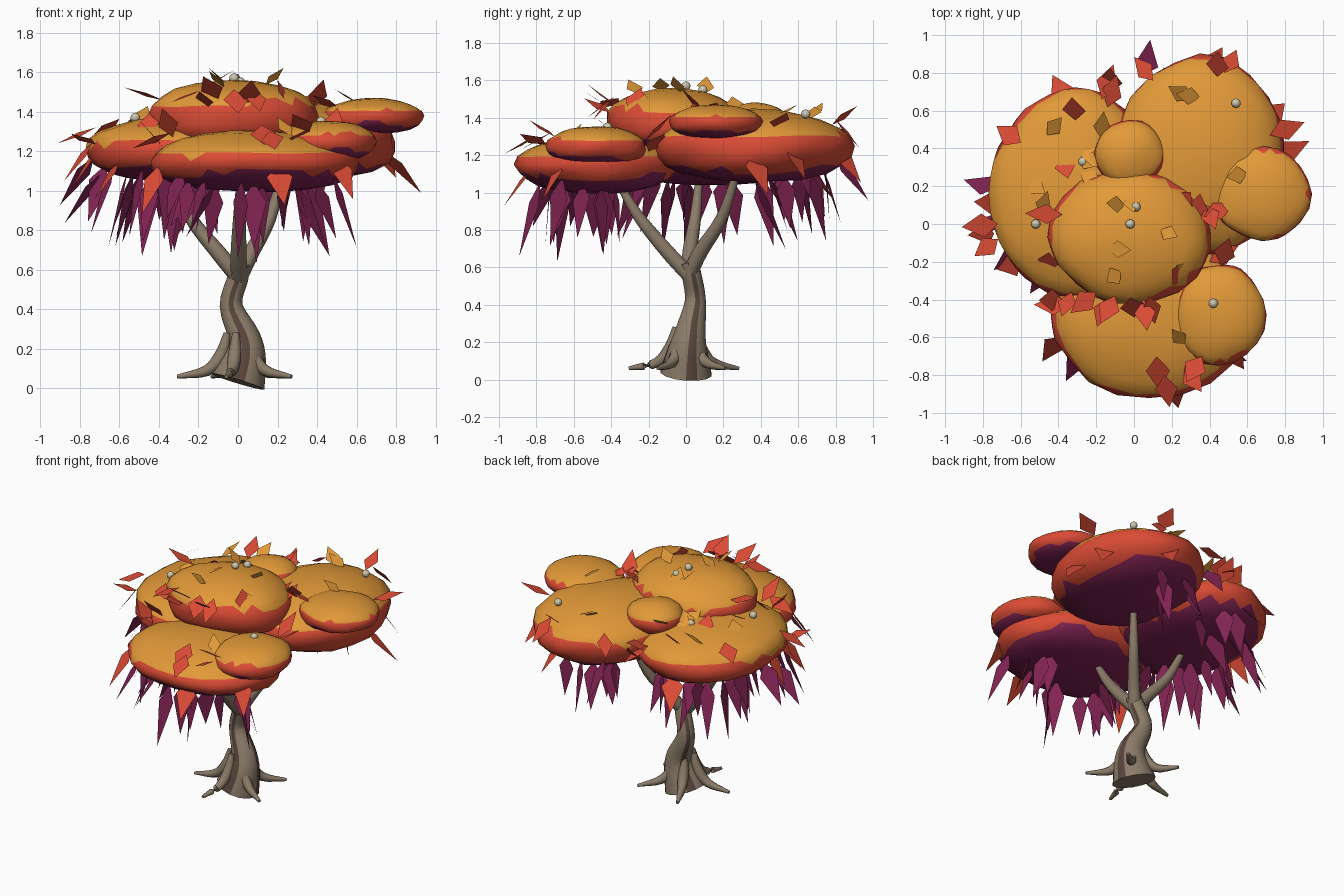
import bpy, bmesh, math, random
from mathutils import Vector, noise

random.seed(5)
if "Cube" in bpy.data.objects:
    bpy.data.objects.remove(bpy.data.objects["Cube"])


def material(name, rgb):
    m = bpy.data.materials.new(name)
    m.use_nodes = True
    m.diffuse_color = (*rgb, 1)
    m.node_tree.nodes["Principled BSDF"].inputs["Base Color"].default_value = (*rgb, 1)
    return m


ORANGE = material("autumn_orange", (0.76, 0.32, 0.04))
RED = material("autumn_red", (0.7, 0.07, 0.035))
PURPLE = material("deep_purple", (0.22, 0.017, 0.085))
BARK = material("bark", (0.26, 0.2, 0.14))
GROOVE = material("bark_groove", (0.1, 0.06, 0.045))
BERRY = material("pale_berry", (0.6, 0.57, 0.42))


def finish(name, bm, mats, smooth=True):
    mesh = bpy.data.meshes.new(name)
    bm.to_mesh(mesh)
    bm.free()
    for m in mats:
        mesh.materials.append(m)
    ob = bpy.data.objects.new(name, mesh)
    bpy.context.collection.objects.link(ob)
    if smooth:
        bpy.ops.object.select_all(action="DESELECT")
        ob.select_set(True)
        bpy.context.view_layer.objects.active = ob
        bpy.ops.object.shade_smooth_by_angle(angle=math.radians(50))


def spline(pts, steps=4):
    # Catmull-Rom through points of (x, y, z, radius)
    p = [Vector(q) for q in pts]
    p = [2 * p[0] - p[1]] + p + [2 * p[-1] - p[-2]]
    out = []
    for a, b, c, d in zip(p, p[1:], p[2:], p[3:]):
        for i in range(steps):
            t = i / steps
            out.append(0.5 * (2 * b + (c - a) * t + (2 * a - 5 * b + 4 * c - d) * t * t
                              + (3 * b - a - 3 * c + d) * t ** 3))
    return out + [p[-2]]


def tube(name, pts, sides=10, dark=()):
    path = spline(pts)
    bm = bmesh.new()
    rings = []
    for i, q in enumerate(path):
        tan = (path[min(i + 1, len(path) - 1)] - path[max(i - 1, 0)]).to_3d().normalized()
        side = Vector((0, 1, 0)).cross(tan)
        if side.length < 0.3:
            side = Vector((0, 0, 1)).cross(tan)
        side.normalize()
        up = tan.cross(side)
        angles = [math.tau * k / sides for k in range(sides)]
        rings.append([bm.verts.new(q.to_3d() + q.w * (side * math.cos(a) + up * math.sin(a)))
                      for a in angles])
    for r, s in zip(rings, rings[1:]):
        for k in range(sides):
            j = (k + 1) % sides
            f = bm.faces.new((r[k], r[j], s[j], s[k]))
            f.material_index = int(k in dark)
    bm.faces.new(rings[0][::-1])
    bm.faces.new(rings[-1])
    finish(name, bm, [BARK, GROOVE])


# Trunk with dark grooves
tube("trunk", [(0, 0, 0.035, 0.14), (0.035, 0.01, 0.16, 0.108), (0.03, 0.025, 0.26, 0.082),
               (-0.035, 0.05, 0.42, 0.058), (0, 0.03, 0.56, 0.053), (0.01, 0.01, 0.63, 0.05)],
     sides=14, dark=(0, 5, 10))

# Three branches
for i, (x, y, z) in enumerate([(0.23, 0.27, 1.1), (-0.34, 0.07, 1.07), (0.01, -0.35, 1.03)]):
    tube(f"branch_{i + 1}", [(0.005, 0.015, 0.56, 0.042), (x * 0.3, y * 0.3, 0.69, 0.04),
                             (x * 0.7, y * 0.7, 0.86, 0.032), (x, y, z, 0.02)])

# Five roots
for i in range(5):
    a = math.radians(43 + 72 * i)
    prof = [(0.055, 0.28, 0.018), (0.085, 0.17, 0.034), (0.16, 0.09, 0.028), (0.31, 0.06, 0.01)]
    tube(f"root_{i + 1}", [(r * math.cos(a), r * math.sin(a), z, w) for r, z, w in prof], 8)

# Canopy clumps: centre, then half sizes
CLUMPS = {
    "top_clump": ((-0.02, -0.07, 1.38), (0.43, 0.36, 0.18)),
    "back_clump": ((0.35, 0.36, 1.25), (0.45, 0.53, 0.195)),
    "left_side_clump": ((0.68, 0.16, 1.38), (0.26, 0.25, 0.09)),
    "right_clump": ((-0.31, 0.16, 1.21), (0.46, 0.56, 0.17)),
    "front_clump": ((0.08, -0.48, 1.15), (0.53, 0.43, 0.155)),
    "front_left_clump": ((0.45, -0.48, 1.25), (0.25, 0.27, 0.105)),
    "small_clump": ((-0.02, 0.37, 1.38), (0.19, 0.18, 0.1)),
}
for name, (c, s) in CLUMPS.items():
    bm = bmesh.new()
    bmesh.ops.create_icosphere(bm, subdivisions=3, radius=1)
    for f in bm.faces:
        p = f.calc_center_median()
        h = p.z + 0.3 * noise.noise(p + Vector(c) * 5)
        f.material_index = 0 if h > 0.27 else 1 if h > -0.48 else 2
    for v in bm.verts:
        # domed above, fuller below
        p = v.co.copy()
        e = 2 if p.z > 0 else 2.4
        k = (math.hypot(p.x, p.y) ** e + abs(p.z) ** e) ** (-1 / e)
        k *= 1 + 0.07 * noise.noise(p * 1.7 + Vector(c) * 9)
        v.co = Vector([c[i] + s[i] * p[i] * k for i in range(3)])
    finish(name, bm, [ORANGE, RED, PURPLE])


def surface(x, y):
    # height and centre of the highest clump at x, y; else the nearest clump's
    best, rim = None, None
    for c, s in CLUMPS.values():
        d = ((x - c[0]) / s[0]) ** 2 + ((y - c[1]) / s[1]) ** 2
        if d < 1:
            z = c[2] + s[2] * math.sqrt(1 - d)
            if best is None or z > best[0]:
                best = (z, c)
        if rim is None or d < rim[0]:
            rim = (d, c)
    return best or (rim[1][2], rim[1])


def leaf(bm, base, direction, length, width, roll, widest=0.42):
    # kite-shaped flat leaf
    d = direction.normalized()
    side = d.cross(Vector((0, 0, 1))).normalized()
    side = side * math.cos(roll) + d.cross(side) * math.sin(roll)
    mid = base + d * length * widest
    pts = [base, mid + side * width / 2, base + d * length, mid - side * width / 2]
    f = bm.faces.new([bm.verts.new(p) for p in pts])
    f.normal_update()
    if f.normal.z < 0:
        f.normal_flip()


U = random.uniform

# Red leaves on the shoulders and rims, some raised and some drooping
RED_SPOTS = [(-.17, .66), (-.12, .7), (.1, .76), (.44, .78), (.48, .8), (.72, .47), (-.72, 0),
             (-.72, -.08), (-.6, .43), (-.31, .55), (-.35, .24), (-.38, .05), (-.45, -.15),
             (-.33, -.36), (-.34, -.43), (-.15, -.4), (-.02, -.39), (.05, -.4), (.2, -.24),
             (.38, .1), (.3, .17), (.4, -.2), (.12, -.7), (.27, -.75), (.16, -.8),
             (.36, -.7), (.08, -.38), (-.1, -.38), (.35, .16), (.46, -.22), (-.2, -.36),
             (-.38, -.4), (.37, .04), (-.14, .62)]
bm = bmesh.new()
for i, (x, y) in enumerate(RED_SPOTS):
    z, c = surface(x, y)
    out = Vector((x - c[0], y - c[1], 0)).normalized()
    out += Vector((U(-.4, .4), U(-.3, .3), U(.3, 1.1) if i % 2 else U(-.9, -.3)))
    leaf(bm, Vector((x, y, z + (.0 if i % 2 else .05))), out, U(.16, .21), U(.1, .13),
         U(-.35, .35))
# long drooping red leaves at the outer rim
for x, y, z in [(-.74, -.05, 1.24), (-.72, .1, 1.2), (.2, -.83, 1.13), (-.4, -.6, 1.13),
                (.5, -.66, 1.17), (.7, .56, 1.25), (.4, .8, 1.25), (-.35, .64, 1.15),
                (-.6, -.2, 1.15), (.74, .35, 1.2)]:
    out = Vector((x, y, 0)).normalized() * U(.4, .8) + Vector((0, 0, -.8))
    leaf(bm, Vector((x, y, z)), out, U(.22, .3), U(.11, .15), U(-.3, .3), .3)
finish("red_leaves", bm, [RED], False)

# Orange leaves standing on the crown
ORANGE_SPOTS = [(-.56, .23), (-.46, .47), (-.18, .46), (-.28, .36), (.3, .66), (.35, .67),
                (-.02, .15), (.14, -.03), (-.14, -.13), (-.07, -.25), (.6, .27), (.27, -.64),
                (.33, -.25), (-.24, .42), (-.05, .1), (-.5, .05), (-.22, .3)]
bm = bmesh.new()
for x, y in ORANGE_SPOTS:
    z, c = surface(x, y)
    a = U(0, math.tau)
    leaf(bm, Vector((x, y, z - .01)), Vector((math.cos(a), math.sin(a), U(.4, 1))),
         U(.12, .16), U(.08, .11), U(-.3, .3))
finish("orange_leaves", bm, [ORANGE], False)

# Purple leaves hanging beneath the big clumps: name, count, start and end angle
bm = bmesh.new()
for name, count, a0, a1 in [("right_clump", 20, 60, 290), ("front_clump", 18, 150, 390),
                            ("back_clump", 6, 85, 150)]:
    c, s = CLUMPS[name]
    for i in range(count):
        a = math.radians(a0 + (a1 - a0) * (i + U(-.4, 1.4)) / count)
        k = U(.35, .9)
        out = Vector((math.cos(a), math.sin(a), 0))
        base = Vector((c[0] + s[0] * k * out.x, c[1] + s[1] * k * out.y,
                       c[2] - s[2] * (1 - k ** 2.4) ** (1 / 2.4) + .03))
        leaf(bm, base, out * U(.05, .6) + Vector((0, 0, -1)), U(.24, .42), U(.09, .13),
             U(-.9, .9), .3)
# a few that reach past the rim
for x, y, z in [(.07, .8, 1.2), (-.73, .19, 1.17), (-.29, -.67, 1.1), (-.7, 0, 1.08)]:
    leaf(bm, Vector((x, y, z)), Vector((x, y, 0)).normalized() * .8 + Vector((0, 0, -1.1)),
         .3, .12, .4, .3)
finish("hanging_purple_leaves", bm, [PURPLE], False)

# Pale berries on the crown
bm = bmesh.new()
for x, y, z in [(.54, .64, 1.42), (.01, .09, 1.55), (-.02, 0, 1.57), (.42, -.42, 1.35),
                (-.27, .33, 1.37), (.28, -.27, 1.25), (-.52, 0, 1.37)]:
    ball = bmesh.ops.create_icosphere(bm, subdivisions=2, radius=.025)
    bmesh.ops.translate(bm, verts=ball["verts"], vec=(x, y, z))
finish("berries", bm, [BERRY])
